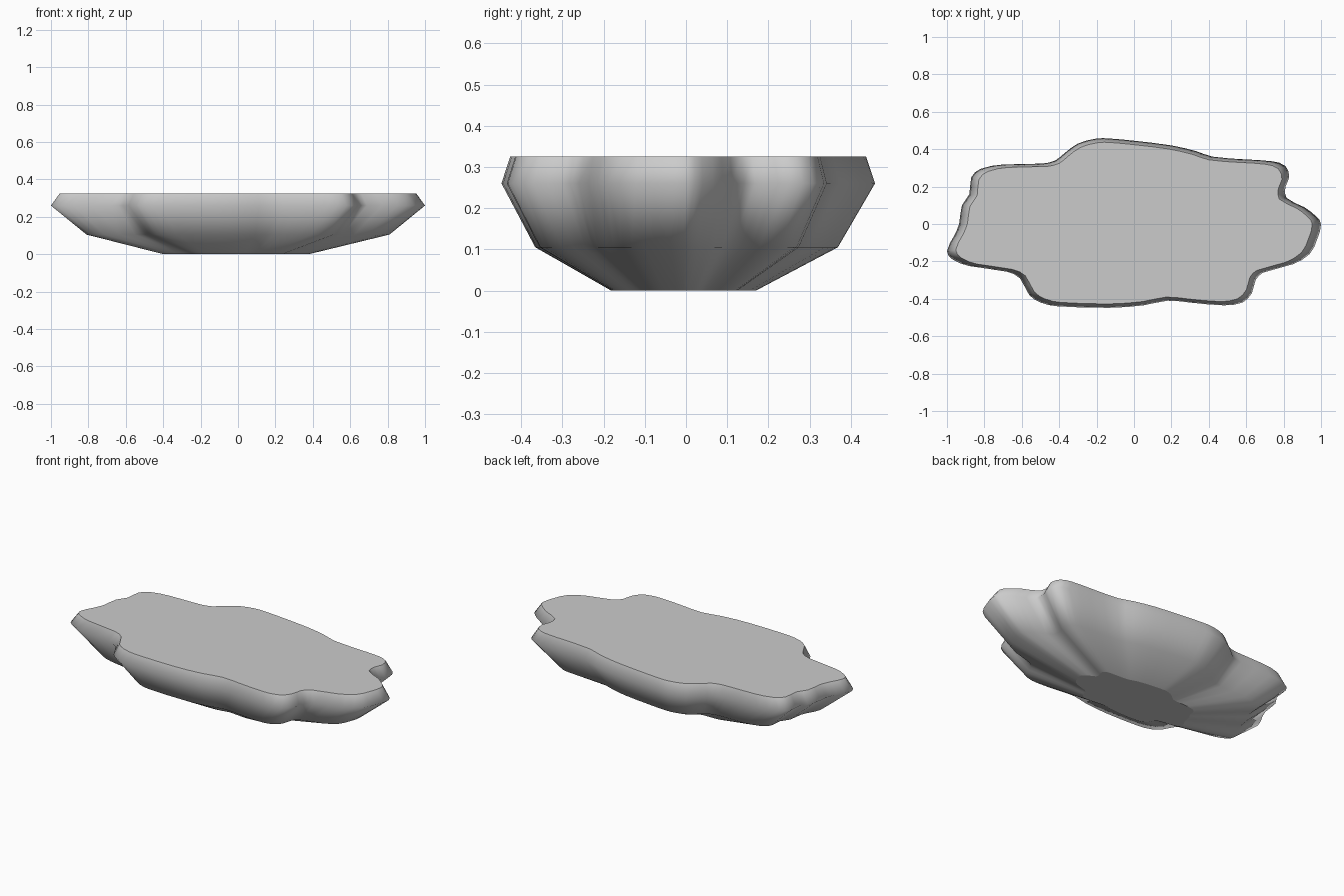
import bpy, bmesh
from mathutils import Vector

if "Cube" in bpy.data.objects:
    bpy.data.objects.remove(bpy.data.objects["Cube"])

# Widest outline, counter-clockwise from the right end
OUTLINE = [(1.0, 0), (.975, .04), (.91, .09), (.815, .14), (.81, .2), (.83, .25),
           (.81, .31), (.74, .335), (.6, .345), (.42, .36), (.33, .39), (.2, .42),
           (0, .445), (-.13, .457), (-.2, .457), (-.3, .43), (-.37, .38), (-.42, .34),
           (-.49, .323), (-.7, .318), (-.82, .295), (-.87, .25), (-.88, .16),
           (-.92, .1), (-.935, 0), (-.96, -.06), (-1.0, -.145), (-.97, -.19),
           (-.88, -.225), (-.68, -.255), (-.61, -.29), (-.56, -.38), (-.5, -.42),
           (-.41, -.44), (-.13, -.448), (.05, -.435), (.18, -.41), (.3, -.42),
           (.48, -.435), (.58, -.42), (.63, -.37), (.65, -.3), (.69, -.26),
           (.85, -.215), (.94, -.16), (.98, -.08)]
# Profile rings: height, outline scale, x shift, y shift
RINGS = [(0, .388, -.01, -.008), (.105, .81, 0, -.003), (.26, 1, 0, 0), (.325, .953, 0, 0)]


def smooth_loop(points):
    """Insert one spline midpoint between neighbouring outline points."""
    p, n, out = [Vector(q) for q in points], len(points), []
    for i in range(n):
        a, b, c, d = p[i - 1], p[i], p[(i + 1) % n], p[(i + 2) % n]
        length = (c - b).length
        ta = (c - a).normalized() * length
        tb = (d - b).normalized() * length
        out += [b, (b + c) / 2 + (ta - tb) / 8]
    return out


# Lobed slab: stacked scaled outlines, smooth sides, flat top and bottom
bm = bmesh.new()
loop = smooth_loop(OUTLINE)
n = len(loop)
rings = [[bm.verts.new((v.x * s + dx, v.y * s + dy, z)) for v in loop]
         for z, s, dx, dy in RINGS]
for low, high in zip(rings, rings[1:]):
    for i in range(n):
        j = (i + 1) % n
        bm.faces.new((low[i], low[j], high[j], high[i])).smooth = True
for cap in (bm.faces.new(rings[0][::-1]), bm.faces.new(rings[-1])):
    cap.smooth = False
    for edge in cap.edges:
        edge.smooth = False

mesh = bpy.data.meshes.new("rock_slab")
bm.to_mesh(mesh)
bm.free()
bpy.context.collection.objects.link(bpy.data.objects.new("rock_slab", mesh))
